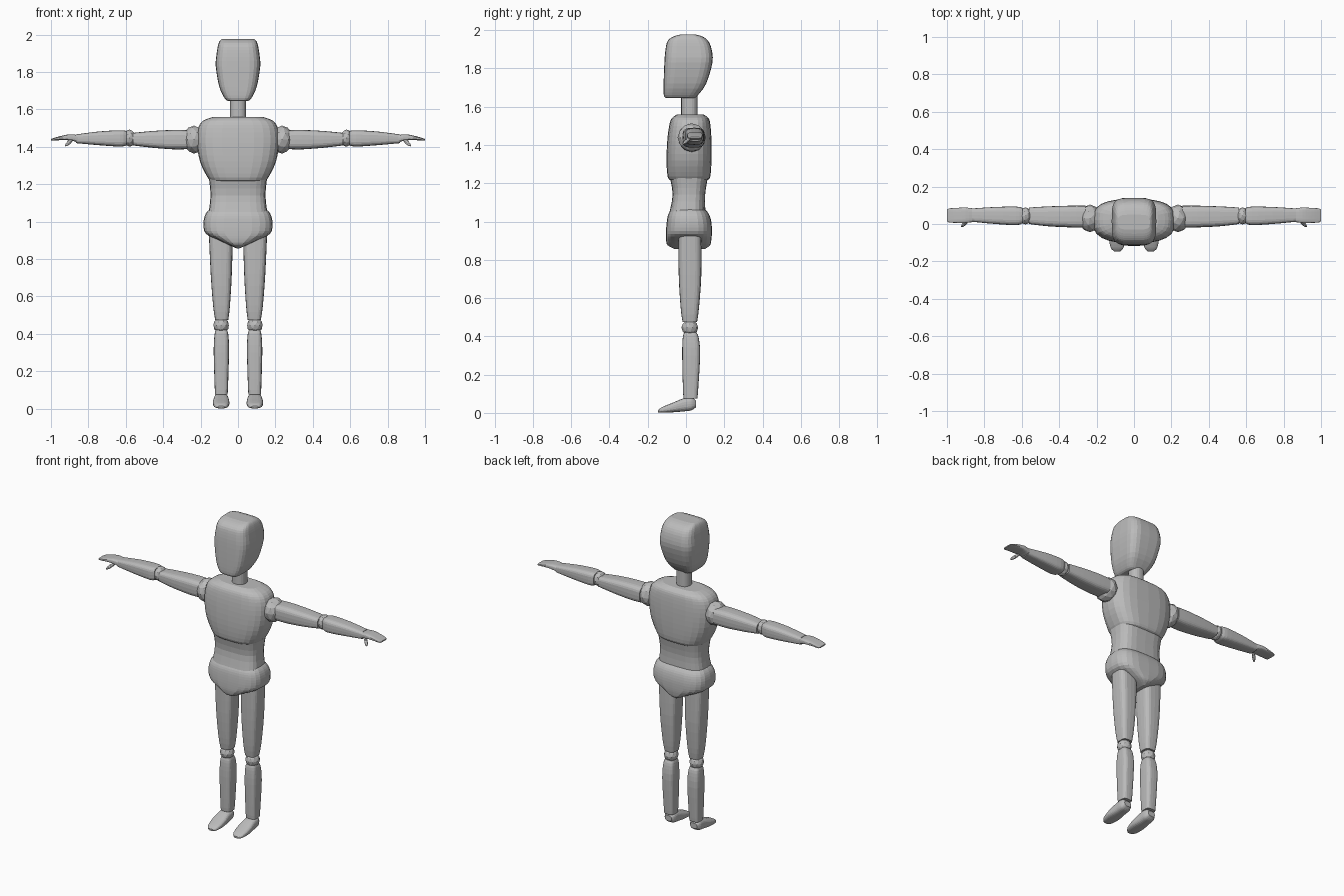
import bpy, bmesh, math
from mathutils import Vector, Matrix

mat = bpy.data.materials.new("plain grey")
mat.diffuse_color = (0.5, 0.5, 0.5, 1)


def finish(name, bm, mirror):
    bmesh.ops.recalc_face_normals(bm, faces=bm.faces)
    me = bpy.data.meshes.new(name)
    bm.to_mesh(me)
    bm.free()
    me.materials.append(mat)
    ob = bpy.data.objects.new(name, me)
    bpy.context.collection.objects.link(ob)
    if mirror:
        ob.modifiers.new("mirror", 'MIRROR').use_mirror_merge = False
    return ob


def smooth(secs, steps):
    """Catmull-Rom interpolation of the section table"""
    p = [Vector(s) for s in secs]
    p = [p[0]] + p + [p[-1]]
    out = []
    for a, b, c, d in zip(p, p[1:], p[2:], p[3:]):
        for k in range(steps):
            t = k / steps
            out.append(0.5 * (2 * b + (c - a) * t + (2 * a - 5 * b + 4 * c - d) * t * t
                              + (3 * b - a - 3 * c + d) * t ** 3))
    return out + [p[-1]]


def loft(name, axis, secs, power=3.0, mirror=False, steps=3, n=24):
    """Skin rounded-square rings; section = (position, u min, u max, v min, v max)"""
    bm = bmesh.new()
    rings = []
    for t, u0, u1, v0, v1 in smooth(secs, steps):
        ring = []
        for i in range(n):
            a = 2 * math.pi * i / n
            c, s = math.cos(a), math.sin(a)
            u = (u0 + u1) / 2 + (u1 - u0) / 2 * math.copysign(abs(c) ** (2 / power), c)
            v = (v0 + v1) / 2 + (v1 - v0) / 2 * math.copysign(abs(s) ** (2 / power), s)
            co = {'X': (t, u, v), 'Y': (u, t, v), 'Z': (u, v, t)}[axis]
            ring.append(bm.verts.new(co))
        rings.append(ring)
    for r, q in zip(rings, rings[1:]):
        for i in range(n):
            j = (i + 1) % n
            bm.faces.new((r[i], r[j], q[j], q[i]))
    bm.faces.new(rings[0])
    bm.faces.new(rings[-1])
    return finish(name, bm, mirror)


def body(name, rows, power):
    """Centred part; row = (z, half width, y front, y back)"""
    return loft(name, 'Z', [(z, -w, w, f, b) for z, w, f, b in rows], power)


def ball(name, loc, size, sub=2, direction=None):
    bm = bmesh.new()
    bmesh.ops.create_icosphere(bm, subdivisions=sub, radius=1)
    rot = Vector(direction).to_track_quat('Z', 'Y').to_matrix().to_4x4() if direction else Matrix()
    bm.transform(Matrix.Translation(loc) @ rot @ Matrix.Diagonal((*size, 1)))
    return finish(name, bm, True)


# Head and neck
body("head", [(1.645, .055, -.105, .045), (1.66, .072, -.116, .062), (1.72, .100, -.117, .105),
              (1.83, .119, -.113, .138), (1.90, .114, -.107, .134), (1.945, .106, -.095, .115),
              (1.967, .097, -.065, .085), (1.977, .085, -.03, .05)], 4.2)
body("neck", [(1.54, .043, -.025, .06), (1.66, .043, -.025, .06)], 2.3)

# Torso
body("chest", [(1.215, .14, -.08, .11), (1.235, .162, -.096, .127), (1.32, .203, -.102, .133),
               (1.42, .22, -.098, .133), (1.50, .213, -.088, .128), (1.54, .185, -.074, .118),
               (1.56, .13, -.045, .09)], 2.9)
body("abdomen", [(1.04, .158, -.088, .102), (1.14, .147, -.07, .10), (1.235, .156, -.085, .115)], 3.2)
body("pelvis", [(.857, .008, -.06, .10), (.875, .05, -.095, .125), (.90, .105, -.104, .132),
                (.935, .172, -.105, .135), (.985, .185, -.102, .134), (1.03, .178, -.095, .124),
                (1.058, .16, -.08, .105), (1.068, .14, -.06, .09)], 3.0)

# Legs
loft("thighs", 'Z', [(.475, .052, .122, -.018, .058), (.55, .043, .133, -.028, .068),
                     (.72, .033, .146, -.038, .08), (.94, .027, .156, -.04, .08)], 3.5, True)
ball("knees", (.09, .02, .445), (.043, .044, .042))
loft("shins", 'Z', [(.075, .057, .122, -.01, .058), (.10, .054, .124, -.015, .062),
                    (.30, .048, .13, -.02, .074), (.39, .051, .126, -.017, .067),
                    (.42, .058, .119, -.01, .055)], 3.5, True)
loft("feet", 'Y', [(-.146, .073, .107, .003, .014), (-.125, .055, .125, .001, .03),
                   (-.07, .046, .134, .003, .053), (-.01, .05, .13, .008, .077),
                   (.03, .053, .127, .014, .08), (.052, .066, .114, .03, .064)], 2.8, True)

# Arms
ball("shoulders", (.235, .03, 1.438), (.06, .074, .075))
loft("upper_arms", 'X', [(.26, -.018, .098, 1.388, 1.488), (.34, -.018, .098, 1.386, 1.49),
                         (.46, -.012, .094, 1.395, 1.484), (.562, .0, .088, 1.407, 1.474)], 3.5, True)
ball("elbows", (.58, .043, 1.446), (.034, .046, .046))
loft("forearms", 'X', [(.595, .004, .085, 1.408, 1.484), (.63, -.006, .093, 1.401, 1.488),
                       (.74, .0, .091, 1.408, 1.482), (.865, .012, .083, 1.419, 1.466)], 3.5, True)

# Hands and thumbs
loft("hands", 'X', [(.85, .012, .082, 1.422, 1.462), (.90, .006, .088, 1.434, 1.466),
                    (.95, .006, .086, 1.435, 1.457), (.99, .009, .083, 1.433, 1.445),
                    (1.0, .018, .074, 1.434, 1.441)], 3.5, True)
ball("thumbs", (.904, .004, 1.422), (.01, .01, .034), 2, (.035, -.036, -.032))
